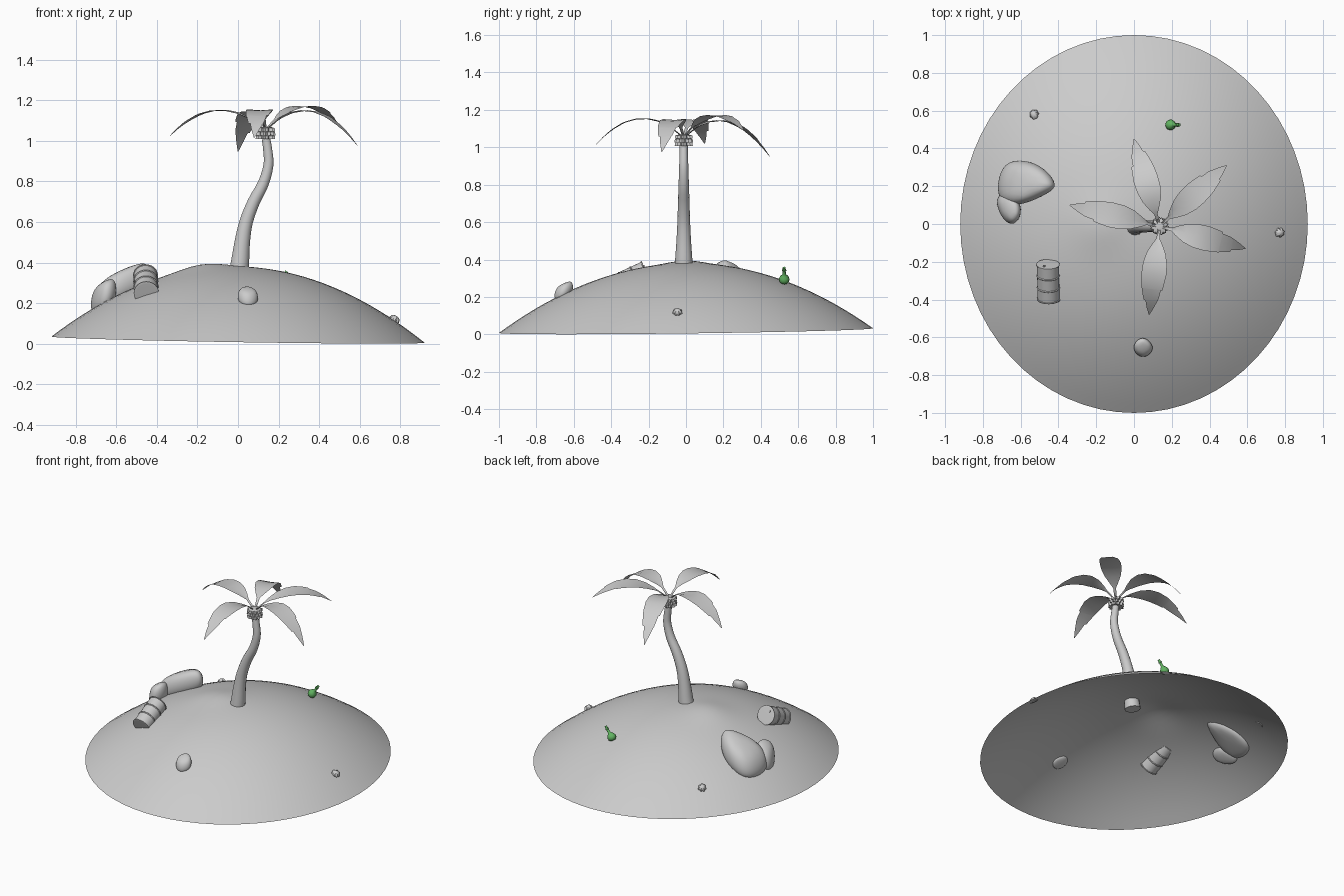
import bpy, bmesh
from math import sin, cos, pi, tau, exp, radians
from mathutils import Vector, Matrix

if "Cube" in bpy.data.objects:
    bpy.data.objects.remove(bpy.data.objects["Cube"])


def ground(x, y):
    """Height of the island surface."""
    r2 = (x / 0.92) ** 2 + y * y
    bump = 0.022 * exp(-((x + 0.18) ** 2 + y * y) / 0.02)
    return 0.02 - 0.0163 * x + 0.0125 * y + 0.36 * (1 - r2) + bump * (1 - r2)


def finish(bm, name, open_up=False, angle=40):
    bmesh.ops.recalc_face_normals(bm, faces=bm.faces)
    bm.normal_update()
    if open_up and sum(f.normal.z * f.calc_area() for f in bm.faces) < 0:
        bmesh.ops.reverse_faces(bm, faces=bm.faces)
    me = bpy.data.meshes.new(name)
    bm.to_mesh(me)
    bm.free()
    me.polygons.foreach_set("use_smooth", [True] * len(me.polygons))
    me.set_sharp_from_angle(angle=radians(angle))
    ob = bpy.data.objects.new(name, me)
    bpy.context.collection.objects.link(ob)
    return ob


def loft(bm, rings, caps=True, closed=True):
    rows = [[bm.verts.new(p) for p in ring] for ring in rings]
    n = len(rows[0])
    for a, b in zip(rows, rows[1:]):
        for i in range(n if closed else n - 1):
            j = (i + 1) % n
            bm.faces.new((a[i], a[j], b[j], b[i]))
    if caps:
        bm.faces.new(rows[0])
        bm.faces.new(rows[-1])
    return rows


def tube(name, path, radii, side, n=16, angle=40):
    """Round section along a path; side is a vector square to the path."""
    path = [Vector(p) for p in path]
    u = Vector(side)
    rings = []
    for k, (c, r) in enumerate(zip(path, radii)):
        t = (path[min(k + 1, len(path) - 1)] - path[max(k - 1, 0)]).normalized()
        v = t.cross(u)
        rings.append([c + r * (u * cos(a) + v * sin(a))
                      for a in (tau * i / n for i in range(n))])
    bm = bmesh.new()
    loft(bm, rings)
    return finish(bm, name, angle=angle)


# Island: open dome shell
bm = bmesh.new()
rings = []
for k in range(1, 21):
    r = k / 20
    rings.append([(x, y, ground(x, y)) for x, y in
                  ((0.92 * r * cos(tau * i / 64), r * sin(tau * i / 64)) for i in range(64))])
inner = loft(bm, rings, caps=False)[0]
top = bm.verts.new((0, 0, ground(0, 0)))
for i in range(64):
    bm.faces.new((top, inner[i], inner[(i + 1) % 64]))
finish(bm, "island", open_up=True, angle=80)

# Palm trunk: bent, tapering
keys = [(0.0, 0.33, 0.05), (0.01, 0.40, 0.046), (0.021, 0.50, 0.039), (0.04, 0.60, 0.034),
        (0.078, 0.70, 0.031), (0.125, 0.79, 0.028), (0.15, 0.88, 0.025),
        (0.147, 0.95, 0.023), (0.135, 1.03, 0.021)]
path, radii = [], []
for k in range(len(keys) - 1):
    p0, p1, p2, p3 = (Vector(keys[min(max(k + d, 0), len(keys) - 1)]) for d in (-1, 0, 1, 2))
    for t in (0, 1 / 3, 2 / 3):
        q = 0.5 * (2 * p1 + (p2 - p0) * t + (2 * p0 - 5 * p1 + 4 * p2 - p3) * t * t
                   + (3 * p1 - p0 - 3 * p2 + p3) * t ** 3)
        path.append((q.x, -0.012, q.y))
        radii.append(q.z)
tube("palm_trunk", path, radii, (0, 1, 0), n=14)

# Palm crown: stacked spiky collars
cx, cy = 0.135, -0.012
bm = bmesh.new()
for tier in range(3):
    z = 1.008 + 0.019 * tier
    n = 24
    ang = [tau * (i + tier) / n for i in range(n)]
    spike = [0.05 if i % 2 else 0.038 for i in range(n)]
    loft(bm, [[(cx + r * s * cos(a), cy + r * s * sin(a), z + h) for a, s in zip(ang, spike)]
              for r, h in ((0.6, 0.004), (1, 0), (0.95, 0.017), (0.6, 0.022))])
finish(bm, "palm_crown")

# Palm leaves: arched blades with small tears (t, left half width, right half width)
blade = [(0, .007, .007), (.14, .009, .009), (.2, .026, .026), (.3, .049, .05), (.42, .063, .064),
         (.54, .066, .066), (.66, .059, .06), (.71, .055, .056), (.715, .046, .055),
         (.8, .041, .044), (.84, .036, .038), (.845, .034, .028), (.92, .02, .018), (1, .002, .002)]
tips = [(-.34, .10, 1.02, 1.152), (0, .45, .948, 1.14), (.49, .31, 1.088, 1.172),
        (.59, -.13, .975, 1.148), (.08, -.48, 1.016, 1.155)]
for k, (tx, ty, tz, mid) in enumerate(tips):
    a, b = Vector((cx, cy, 1.055)), Vector((tx, ty, tz))
    ctrl = (a + b) / 2
    ctrl.z = 2 * mid - ctrl.z
    d = b - a
    side = Vector((-d.y, d.x, 0)).normalized()
    rings = []
    for t, wl, wr in blade:
        c = a * (1 - t) ** 2 + ctrl * 2 * t * (1 - t) + b * t * t
        dip = Vector((0, 0, 0.008 * (1 - t)))
        rings.append([c + side * wl, c - dip, c - side * wr])
    bm = bmesh.new()
    loft(bm, rings, caps=False, closed=False)
    finish(bm, f"palm_leaf_{k + 1}", open_up=True, angle=60)


# Rocks: outline rings that follow the slope, rounded off
def rock(name, outline, height, sink=0.03):
    pts = [Vector(p) for p in outline]
    c = sum(pts, Vector((0, 0))) / len(pts)
    rings = []
    for s, h in ((0.8, -sink), (1.06, 0.0), (1.08, height * 0.55), (0.72, height * 1.08)):
        rings.append([(q.x, q.y, ground(q.x, q.y) + h) for q in (c + (p - c) * s for p in pts)])
    bm = bmesh.new()
    loft(bm, rings)
    ob = finish(bm, name, angle=180)
    ob.modifiers.new("round", "SUBSURF").levels = 2
    ob.modifiers["round"].render_levels = 2


rock("large_rock", [(-.715, .25), (-.665, .335), (-.545, .33), (-.46, .275), (-.415, .205),
                    (-.45, .17), (-.595, .10), (-.715, .11)], 0.125)
rock("medium_rock", [(-.735, .135), (-.68, .175), (-.60, .12), (-.60, .035),
                     (-.65, -.01), (-.705, .04)], 0.10)
rock("small_rock", [(-.005, -.637), (.045, -.592), (.1, -.637), (.095, -.68),
                    (.05, -.709), (.006, -.685)], 0.055, 0.015)

# Half-buried drum with raised hoops
back, front = Vector((-.456, -.212, .336)), Vector((-.452, -.400, .249))
prof = [(0, .05), (.001, .058), (.005, .062), (.03, .062), (.035, .058), (.31, .058), (.33, .062),
        (.35, .058), (.64, .058), (.66, .062), (.68, .058), (.965, .058), (.97, .062),
        (.995, .062), (.999, .058), (1, .05)]
tube("drum", [back.lerp(front, t) for t, r in prof], [r for t, r in prof], (1, 0, 0), n=24)
axis = (back - front).normalized()
plug = back + Vector((-.02, 0, 0)) + axis.cross(Vector((1, 0, 0))) * -0.03
tube("drum_plug", [plug, plug + axis * 0.006], [.007, .007], (1, 0, 0), n=10)

# Green bottle: round flask leaning to +x
base, ax = Vector((.180, .525, .276)), Vector((.6, .0, .8))
prof = [(0, .012), (.004, .02), (.014, .027), (.026, .028), (.038, .023), (.048, .014),
        (.055, .009), (.078, .008), (.079, .011), (.086, .011), (.087, .008), (.101, .008)]
bottle = tube("bottle", [base + ax * h for h, r in prof], [r for h, r in prof], (0, 1, 0))
mat = bpy.data.materials.new("green_glass")
mat.diffuse_color = (0.12, 0.45, 0.12, 1)
mat.use_nodes = True
mat.node_tree.nodes["Principled BSDF"].inputs["Base Color"].default_value = mat.diffuse_color
bottle.data.materials.append(mat)


# Seashells: fluted fan domes with a hinge knob, lying on the slope
def shell(name, x, y, turn):
    e = 0.01
    nrm = Vector((ground(x - e, y) - ground(x + e, y),
                  ground(x, y - e) - ground(x, y + e), 2 * e)).normalized()
    bm = bmesh.new()
    n = 28
    rings = []
    for s, h in ((0.9, -.004), (1, .004), (.8, .017), (.4, .024), (.05, .025)):
        ring = []
        for i in range(n):
            a = tau * i / n
            r = s * (0.024 + 0.003 * cos(7 * a) + 0.006 * max(0, -cos(a)) ** 6)
            ring.append((r * cos(a), r * sin(a), h))
        rings.append(ring)
    loft(bm, rings)
    m = (Matrix.Translation((x, y, ground(x, y)))
         @ Vector((0, 0, 1)).rotation_difference(nrm).to_matrix().to_4x4()
         @ Matrix.Rotation(turn, 4, "Z"))
    bmesh.ops.transform(bm, matrix=m, verts=bm.verts)
    finish(bm, name)


shell("shell_back", -.527, .58, pi * 0.6)
shell("shell_right", .77, -.045, pi * 0.1)
